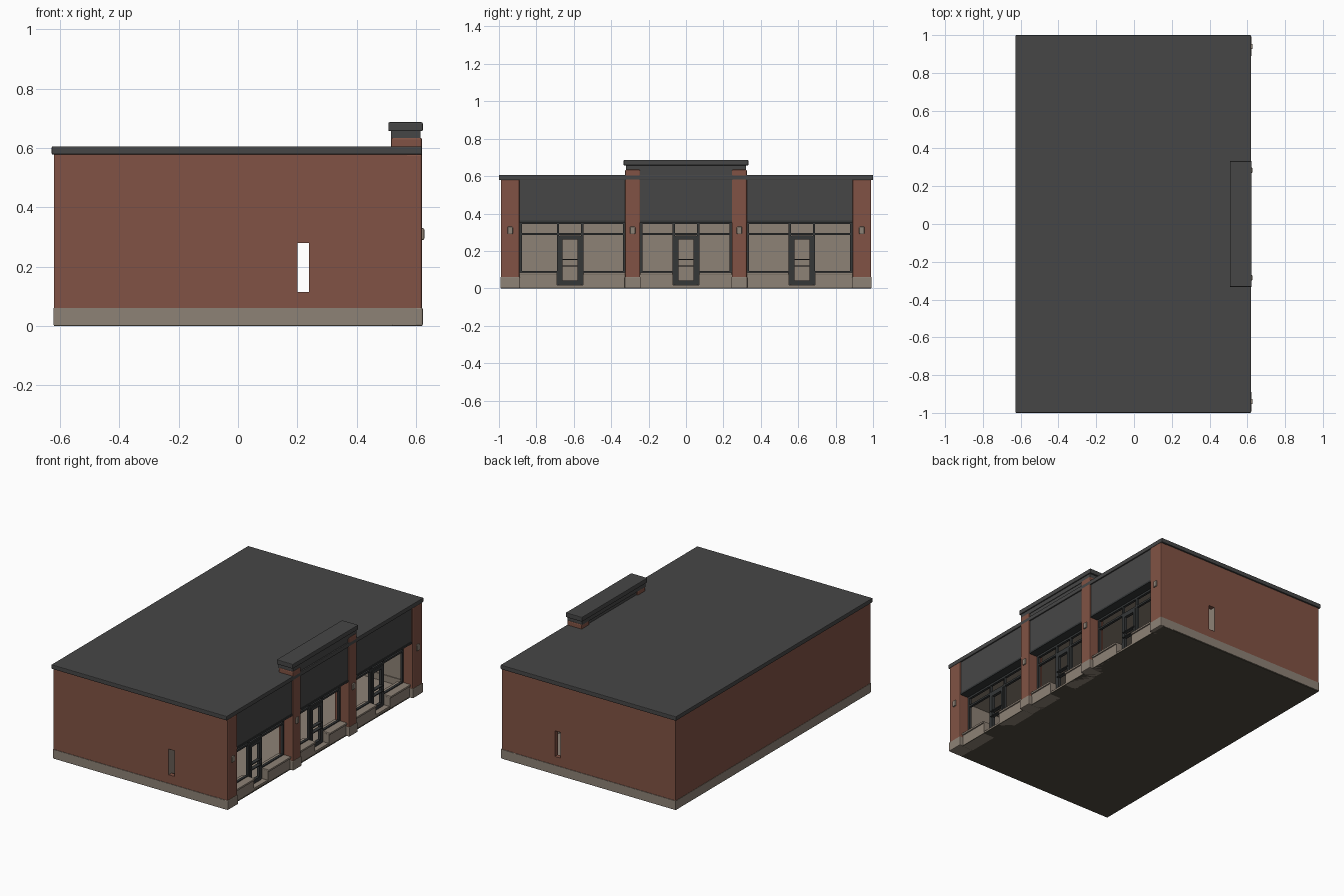
import bpy, bmesh

if "Cube" in bpy.data.objects:
    bpy.data.objects.remove(bpy.data.objects["Cube"])

def material(name, rgb):
    m = bpy.data.materials.new(name)
    m.diffuse_color = (*rgb, 1)
    m.use_nodes = True
    m.node_tree.nodes["Principled BSDF"].inputs["Base Color"].default_value = m.diffuse_color
    return m

BRICK = material("brick", (0.22, 0.086, 0.058))
BEIGE = material("beige stone", (0.27, 0.223, 0.18))
GREY = material("roof grey", (0.062, 0.062, 0.062))
FRAME = material("dark metal", (0.035, 0.038, 0.039))
UNDER = material("dark underside", (0.08, 0.07, 0.05))

def boxes(name, mat, spans, bevel=0.0):
    """One object from boxes given as (x0, x1, y0, y1, z0, z1)."""
    bm = bmesh.new()
    for x0, x1, y0, y1, z0, z1 in spans:
        vs = bmesh.ops.create_cube(bm, size=1)["verts"]
        for v in vs:
            v.co.x = x0 if v.co.x < 0 else x1
            v.co.y = y0 if v.co.y < 0 else y1
            v.co.z = z0 if v.co.z < 0 else z1
    me = bpy.data.meshes.new(name)
    bm.to_mesh(me)
    bm.free()
    me.materials.append(mat)
    ob = bpy.data.objects.new(name, me)
    bpy.context.collection.objects.link(ob)
    if bevel:
        b = ob.modifiers.new("bevel", "BEVEL")
        b.width = bevel
        b.segments = 2
    return ob

def recolour(ob, mat, rule):
    ob.data.materials.append(mat)
    for p in ob.data.polygons:
        if rule(p):
            p.material_index = 1

# Solid rear body and the mass above the shop room
body = boxes("rear_body", BRICK, [(-0.62, 0.2, -0.99, 0.99, 0.06, 0.58)])
recolour(body, BEIGE, lambda p: p.normal.x > 0.5)
upper = boxes("upper_mass", BRICK, [(0.2, 0.57, -0.99, 0.99, 0.36, 0.58)])
recolour(upper, BEIGE, lambda p: p.normal.z < -0.5)

# Stone base course and shop floor with dark underside
base = boxes("base_course", BEIGE, [(-0.622, 0.2, -0.993, 0.993, 0.004, 0.06)])
floor = boxes("shop_floor", BEIGE, [(0.2, 0.595, -0.98, 0.98, 0.004, 0.018)])
under = boxes("underside", UNDER, [(-0.62, 0.6, -0.99, 0.99, 0, 0.005)])

# End walls around the slot windows, beige on the inside
for s, label in ((-1, "front"), (1, "back")):
    ya, yb = sorted((s * 0.96, s * 0.99))
    wall = boxes(label + "_end_wall", BRICK, [
        (0.2, 0.24, ya, yb, 0.28, 0.36),
        (0.2, 0.24, ya, yb, 0.06, 0.115),
        (0.24, 0.60, ya, yb, 0.06, 0.36)])
    recolour(wall, BEIGE, lambda p: p.normal.y * s < -0.5)
    ya, yb = sorted((s * 0.955, s * 0.993))
    boxes(label + "_end_base", BEIGE, [(0.2, 0.60, ya, yb, 0.004, 0.06)])

# Flat roof slab with a small overhang
boxes("roof", GREY, [(-0.628, 0.62, -1, 1, 0.578, 0.606)], 0.004)

# Brick pillars, stone feet and lamps
ends = [(-0.99, -0.89), (0.89, 0.99)]
mids = [(-0.325, -0.245), (0.245, 0.325)]
boxes("end_pillars", BRICK, [(0.53, 0.62, a, b, 0.055, 0.58) for a, b in ends], 0.006)
boxes("middle_pillars", BRICK, [(0.515, 0.62, a, b, 0.055, 0.635) for a, b in mids], 0.006)
boxes("pillar_feet", BEIGE, [(0.52, 0.623, a - 0.003, b + 0.003, 0, 0.062)
                             for a, b in ends + mids], 0.005)
boxes("pillar_lamps", BEIGE, [(0.61, 0.628, (a + b) / 2 - 0.014, (a + b) / 2 + 0.014, 0.29, 0.33)
                              for a, b in ends + mids], 0.005)

# Sign fascias and the raised middle parapet
boxes("fascias", GREY, [(0.565, 0.612, -0.89, -0.32, 0.36, 0.59),
                        (0.565, 0.612, 0.32, 0.89, 0.36, 0.59),
                        (0.525, 0.612, -0.25, 0.25, 0.36, 0.64)])
boxes("fascia_lower_trim", FRAME, [(0.56, 0.616, a, b, 0.352, 0.364) for a, b in
                                   ((-0.89, -0.325), (-0.245, 0.245), (0.325, 0.89))])
boxes("parapet_collar", GREY, [(0.515, 0.616, -0.322, 0.322, 0.63, 0.66)])
boxes("parapet_cap", GREY, [(0.507, 0.623, -0.333, 0.333, 0.657, 0.687)], 0.004)

# Shop bays: low walls, mullions and doors (bay start, bay end, door centre)
bays = [(-0.89, -0.325, -0.62), (-0.245, 0.245, 0.0), (0.325, 0.89, 0.62)]
low, ledge, bars, door = [], [], [], []
X0, X1 = 0.54, 0.556
for a, b, c in bays:
    for p, q in ((a, c - 0.07), (c + 0.07, b)):
        low.append((0.52, 0.598, p, q, 0, 0.075))
        ledge.append((0.515, 0.606, p, q, 0.073, 0.086))
        bars.append((X0, X1, p, q, 0.084, 0.092))
    for y in (a + 0.006, c - 0.065, c + 0.065, b - 0.006):
        bars.append((X0, X1, y - 0.006, y + 0.006, 0.015, 0.355))
    bars.append((X0, X1, a, b, 0.284, 0.296))
    bars.append((X0, X1, a, b, 0.343, 0.36))
    # door leaf: stiles, rails and push bars
    for y in (c - 0.049, c + 0.049):
        door.append((X0, X1 + 0.004, y - 0.009, y + 0.009, 0.02, 0.28))
    for z, h in ((0.03, 0.012), (0.272, 0.01)):
        door.append((X0, X1 + 0.004, c - 0.055, c + 0.055, z - h, z + h))
    for z in (0.12, 0.155):
        door.append((X0 + 0.004, X1 + 0.012, c - 0.05, c + 0.05, z - 0.003, z + 0.003))
boxes("low_walls", BEIGE, low)
boxes("low_wall_ledges", BEIGE, ledge, 0.003)
boxes("window_frames", FRAME, bars)
boxes("door_frames", FRAME, door)
